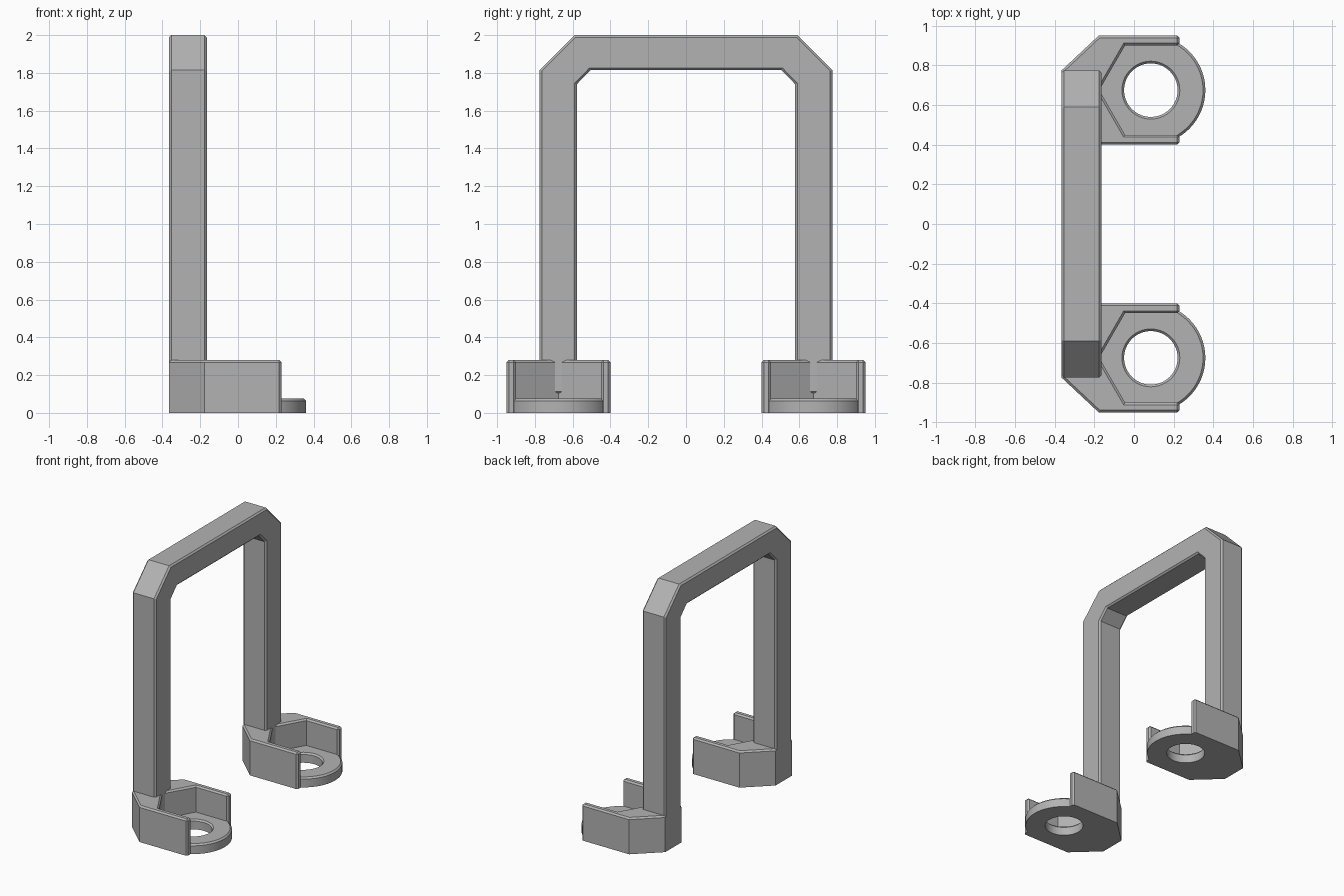
import bpy, bmesh, math
from mathutils import Matrix, Vector

cube = bpy.data.objects.get("Cube")
if cube:
    bpy.data.objects.remove(cube, do_unlink=True)

grey = bpy.data.materials.new("plain grey")
grey.use_nodes = True
grey.diffuse_color = (0.45, 0.45, 0.45, 1)
grey.node_tree.nodes["Principled BSDF"].inputs["Base Color"].default_value = grey.diffuse_color

BEVEL = 0.012
FOOT_X, FOOT_Y = 0.085, 0.675
BACK, HALF = -0.365, 0.275


def make_object(name, bm):
    bmesh.ops.recalc_face_normals(bm, faces=bm.faces)
    mesh = bpy.data.meshes.new(name)
    bm.to_mesh(mesh)
    bm.free()
    mesh.materials.append(grey)
    obj = bpy.data.objects.new(name, mesh)
    bpy.context.collection.objects.link(obj)
    return obj


def prism(points, depth, bevel_rule):
    """Extrude a closed outline and chamfer the edges picked by the rule."""
    bm = bmesh.new()
    face = bm.faces.new([bm.verts.new(p) for p in points])
    grown = bmesh.ops.extrude_face_region(bm, geom=[face])
    bmesh.ops.translate(bm, vec=depth,
                        verts=[v for v in grown["geom"] if isinstance(v, bmesh.types.BMVert)])
    bmesh.ops.recalc_face_normals(bm, faces=bm.faces)
    edges = [e for e in bm.edges if bevel_rule(e.verts[0].co, e.verts[1].co)]
    bmesh.ops.bevel(bm, geom=edges, offset=BEVEL, segments=1, affect="EDGES")
    return bm


# Arch frame: half outline mirrored across the middle
half = [(0.775, 0.1), (0.775, 1.815), (0.59, 2.0)]
inner = [(0.505, 1.815), (0.578, 1.74), (0.578, 0.1)]


def flip(points):
    return [(-y, z) for y, z in reversed(points)]


outline = half + flip(half) + flip(inner) + inner
make_object("arch_frame", prism([(BACK, y, z) for y, z in outline], Vector((0.2, 0, 0)),
                                lambda a, b: abs(a.x - b.x) < 1e-4))


def foot_wall(name, cy):
    """C-shaped wall with a hexagonal pocket open to one side."""
    end, radius = 0.23, 0.26
    flat = radius * math.sqrt(3) / 2
    side = [(BACK, 0.1), (-0.178, HALF), (end, HALF), (end, flat),
            (FOOT_X - radius / 2, flat)]
    ring = side + [(FOOT_X - radius, 0)] + [(x, -y) for x, y in reversed(side)]
    height = 0.28

    def rule(a, b):
        top = min(a.z, b.z) > height - 1e-4
        upright_end = min(a.x, b.x) > end - 1e-4 and abs(a.z - b.z) > 0.1
        return top or upright_end

    return make_object(name, prism([(x, y + cy, 0) for x, y in ring],
                                   Vector((0, 0, height)), rule))


def foot_ring(name, cy):
    """Round floor plate with a chamfered rim and a through hole."""
    top = 0.076
    profile = [(0.135, 0), (HALF, 0), (HALF, top - BEVEL), (HALF - BEVEL, top),
               (0.146, top), (0.135, top - BEVEL)]
    bm = bmesh.new()
    verts = [bm.verts.new((r, 0, z)) for r, z in profile]
    edges = [bm.edges.new((verts[i - 1], verts[i])) for i in range(len(verts))]
    bmesh.ops.spin(bm, geom=verts + edges, cent=(0, 0, 0), axis=(0, 0, 1),
                   angle=math.tau, steps=64, use_merge=True)
    bmesh.ops.remove_doubles(bm, verts=bm.verts, dist=1e-4)
    bm.transform(Matrix.Translation((FOOT_X, cy, 0)))
    obj = make_object(name, bm)
    # Smooth around the ring, crisp at the chamfers
    bpy.ops.object.select_all(action="DESELECT")
    obj.select_set(True)
    bpy.context.view_layer.objects.active = obj
    bpy.ops.object.shade_smooth_by_angle(angle=math.radians(30))


# Two feet, one under each leg
for label, sign in (("front", -1), ("rear", 1)):
    foot_wall(label + "_foot_wall", sign * FOOT_Y)
    foot_ring(label + "_foot_ring", sign * FOOT_Y)
